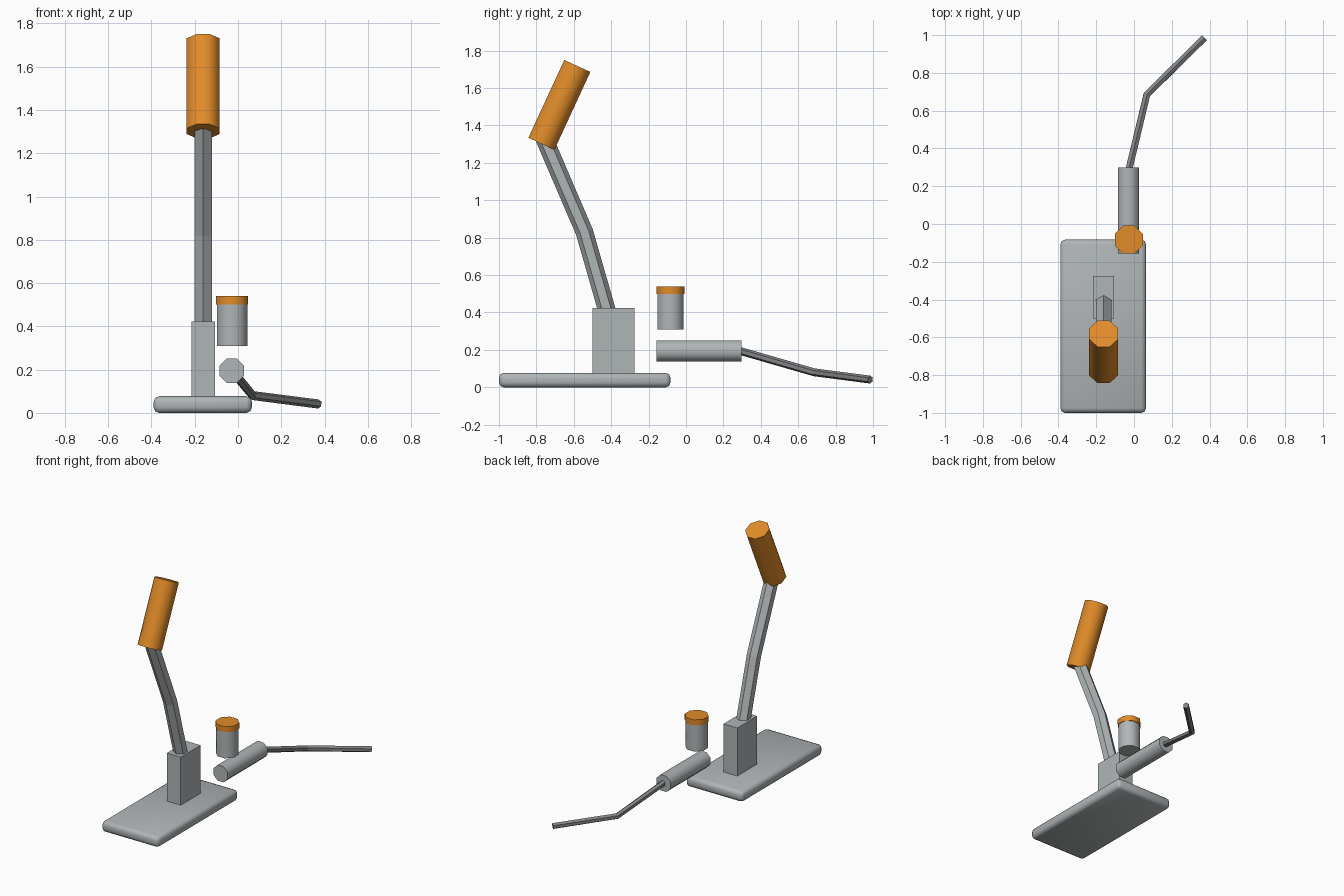
import bpy, bmesh
from math import pi, cos, sin, radians
from mathutils import Vector

cube = bpy.data.objects.get("Cube")
if cube:
    bpy.data.objects.remove(cube, do_unlink=True)


def material(name, rgb):
    m = bpy.data.materials.new(name)
    m.use_nodes = True
    m.diffuse_color = (*rgb, 1)
    m.node_tree.nodes["Principled BSDF"].inputs["Base Color"].default_value = (*rgb, 1)
    return m


GREY = material("light grey metal", (0.43, 0.46, 0.47))
DARK = material("dark grey wire", (0.22, 0.23, 0.24))
ORANGE = material("orange plastic", (0.75, 0.26, 0.022))


def finish(name, bm, mat, angle):
    """Turn a bmesh into an object, smoothing edges below the angle."""
    bmesh.ops.recalc_face_normals(bm, faces=bm.faces)
    mesh = bpy.data.meshes.new(name)
    bm.to_mesh(mesh)
    bm.free()
    mesh.materials.append(mat)
    obj = bpy.data.objects.new(name, mesh)
    bpy.context.scene.collection.objects.link(obj)
    if angle:
        bpy.ops.object.select_all(action='DESELECT')
        obj.select_set(True)
        bpy.context.view_layer.objects.active = obj
        bpy.ops.object.shade_smooth_by_angle(angle=radians(angle))
    return obj


def box(name, low, high, mat, bevel=0):
    low, high = Vector(low), Vector(high)
    bm = bmesh.new()
    bmesh.ops.create_cube(bm, size=1)
    for v in bm.verts:
        v.co = (low + high) / 2 + v.co * (high - low)
    if bevel:
        bmesh.ops.bevel(bm, geom=bm.edges[:], offset=bevel, segments=2,
                        profile=0.5, affect='EDGES')
    return finish(name, bm, mat, 60 if bevel else 0)


def rod(name, path, radius, sides, ref, mat, phase=0, angle=0):
    """Sweep a regular polygon along a path; ref fixes its roll."""
    pts = [Vector(p) for p in path]
    bm = bmesh.new()
    rings = []
    for i, p in enumerate(pts):
        before = (p - pts[i - 1]).normalized() if i else Vector()
        after = (pts[i + 1] - p).normalized() if i + 1 < len(pts) else Vector()
        t = (before + after).normalized()
        u = Vector(ref)
        u = (u - t * u.dot(t)).normalized()
        v = t.cross(u)
        turns = [phase + 2 * pi * k / sides for k in range(sides)]
        rings.append([bm.verts.new(p + radius * (u * cos(a) + v * sin(a))) for a in turns])
    for a, b in zip(rings, rings[1:]):
        for k in range(sides):
            n = (k + 1) % sides
            bm.faces.new((a[k], a[n], b[n], b[k]))
    bm.faces.new(rings[0])
    bm.faces.new(rings[-1])
    return finish(name, bm, mat, angle)


def octagon_rod(name, start, end, width, ref, mat):
    """Smooth eight-sided cylinder measured across its flats."""
    return rod(name, (start, end), width / 2 / cos(pi / 8), 8, ref, mat, pi / 8, 50)


X, Y, Z = (1, 0, 0), (0, 1, 0), (0, 0, 1)

# Base plate and lever mount
box("base_plate", (-0.39, -1, 0), (0.064, -0.083, 0.077), GREY, 0.025)
box("lever_block", (-0.216, -0.5, 0.06), (-0.106, -0.275, 0.423), GREY)

# Bent lever and its grip
LX = -0.161
rod("lever", [(LX, -0.414, 0.38), (LX, -0.543, 0.83), (LX, -0.758, 1.33)],
    0.047, 6, Y, GREY)
octagon_rod("lever_grip", (LX, -0.773, 1.302), (LX, -0.581, 1.718), 0.153, Y, ORANGE)

# Button with cap
octagon_rod("button_body", (-0.027, -0.083, 0.31), (-0.027, -0.083, 0.5), 0.14, X, GREY)
octagon_rod("button_cap", (-0.027, -0.083, 0.5), (-0.027, -0.083, 0.54), 0.148, X, ORANGE)

# Barrel with bent wire
octagon_rod("barrel", (-0.029, -0.157, 0.194), (-0.029, 0.298, 0.194), 0.113, Z, GREY)
rod("wire", [(-0.029, 0.28, 0.197), (0.068, 0.685, 0.08), (0.372, 0.985, 0.041)],
    0.021, 6, Z, DARK)
